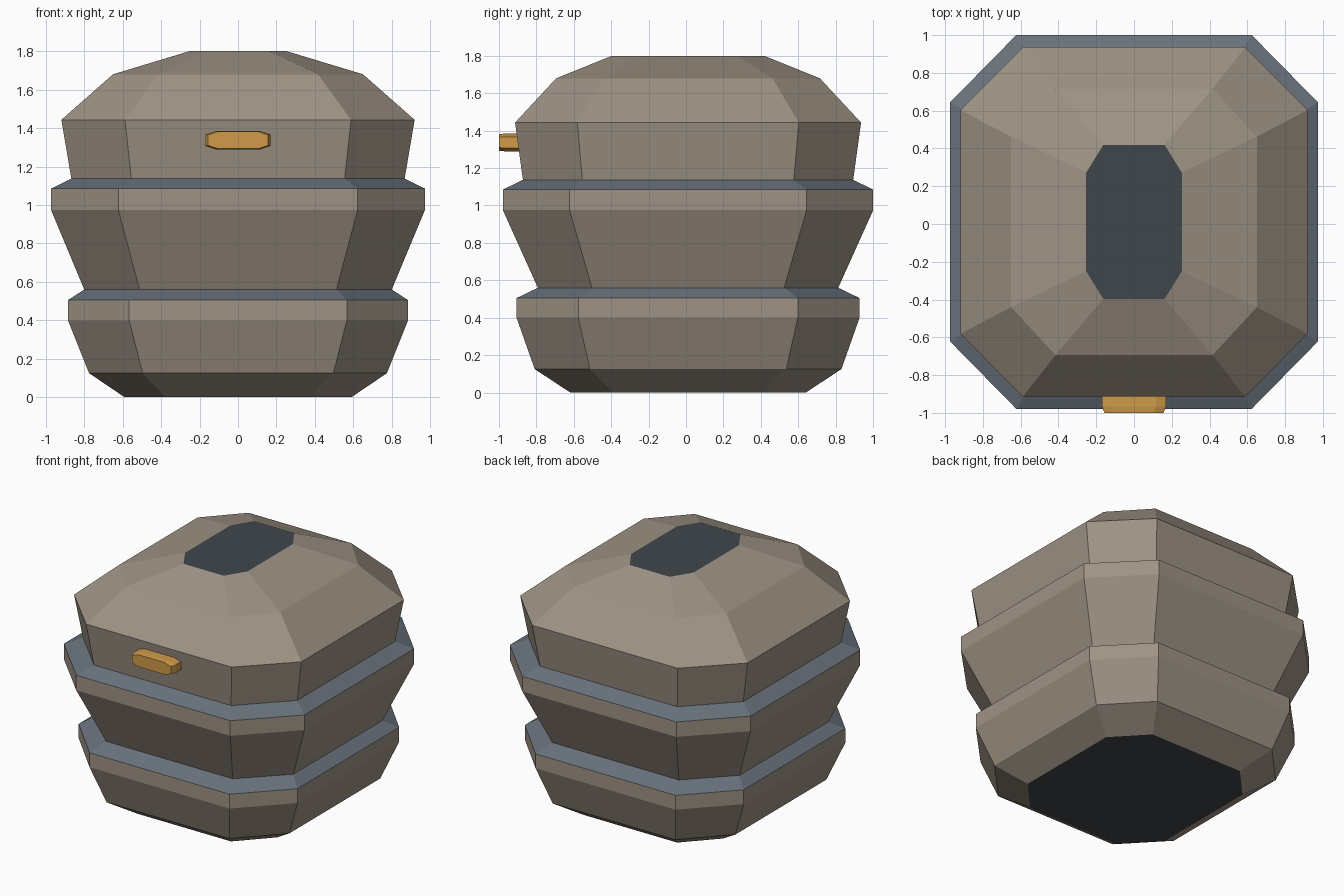
import bpy
import bmesh
from mathutils import Vector

cube = bpy.data.objects.get("Cube")
if cube:
    bpy.data.objects.remove(cube, do_unlink=True)


def material(name, color):
    mat = bpy.data.materials.new(name)
    mat.use_nodes = True
    rgba = (*color, 1)
    mat.diffuse_color = rgba
    mat.node_tree.nodes["Principled BSDF"].inputs["Base Color"].default_value = rgba
    return mat


taupe = material("taupe shell", (0.345, 0.29, 0.234))
steel = material("blue grey ledge", (0.138, 0.165, 0.198))
slate = material("dark slate cap", (0.05, 0.061, 0.069))
amber = material("amber handle", (0.63, 0.323, 0.065))


def octagon(hx, hy, kx, ky):
    """Rectangle with cut corners, counter-clockwise."""
    cx, cy = hx * kx, hy * ky
    return [(hx, -cy), (hx, cy), (cx, hy), (-cx, hy),
            (-hx, cy), (-hx, -cy), (-cx, -hy), (cx, -hy)]


def loft(name, rings, materials, band_slots, cap_slot):
    """Bridge equal rings of points and close both ends."""
    bm = bmesh.new()
    loops = [[bm.verts.new(p) for p in ring] for ring in rings]
    for low, high, slot in zip(loops, loops[1:], band_slots):
        for i in range(len(low)):
            j = (i + 1) % len(low)
            bm.faces.new((low[i], low[j], high[j], high[i])).material_index = slot
    for cap in (loops[0][::-1], loops[-1]):
        bm.faces.new(cap).material_index = cap_slot
    bmesh.ops.recalc_face_normals(bm, faces=bm.faces)
    mesh = bpy.data.meshes.new(name)
    bm.to_mesh(mesh)
    bm.free()
    for mat in materials:
        mesh.materials.append(mat)
    obj = bpy.data.objects.new(name, mesh)
    bpy.context.collection.objects.link(obj)
    return obj


# Tiered body: height, half width, half depth, colour slot of the band above
SHELL, LEDGE, CAP = 0, 1, 2
profile = [
    (0.0, 0.59, 0.63, SHELL),
    (0.125, 0.775, 0.82, SHELL),
    (0.40, 0.885, 0.917, SHELL),
    (0.505, 0.885, 0.917, LEDGE),
    (0.56, 0.80, 0.803, SHELL),
    (0.975, 0.973, 0.99, SHELL),
    (1.085, 0.973, 0.99, LEDGE),
    (1.137, 0.867, 0.883, SHELL),
    (1.443, 0.919, 0.925, SHELL),
    (1.68, 0.65, 0.705, SHELL),
    (1.80, 0.253, 0.408, SHELL),
]
body_y = 0.011
body_rings = [[(x, y + body_y, z) for x, y in octagon(hx, hy, 0.64, 0.64)]
              for z, hx, hy, _ in profile]
loft("tiered_body", body_rings, (taupe, steel, slate),
     [row[3] for row in profile], CAP)

# Front handle: flat octagonal bar with a tapered face
handle_z = 1.337
handle_rings = [[(x, depth, z + handle_z)
                 for x, z in octagon(0.17 * s, 0.048 * s, 0.68, 0.62)]
                for depth, s in ((-0.85, 1), (-0.965, 1), (-1.0, 0.92))]
loft("front_handle", handle_rings, (amber,), (0, 0), 0)
